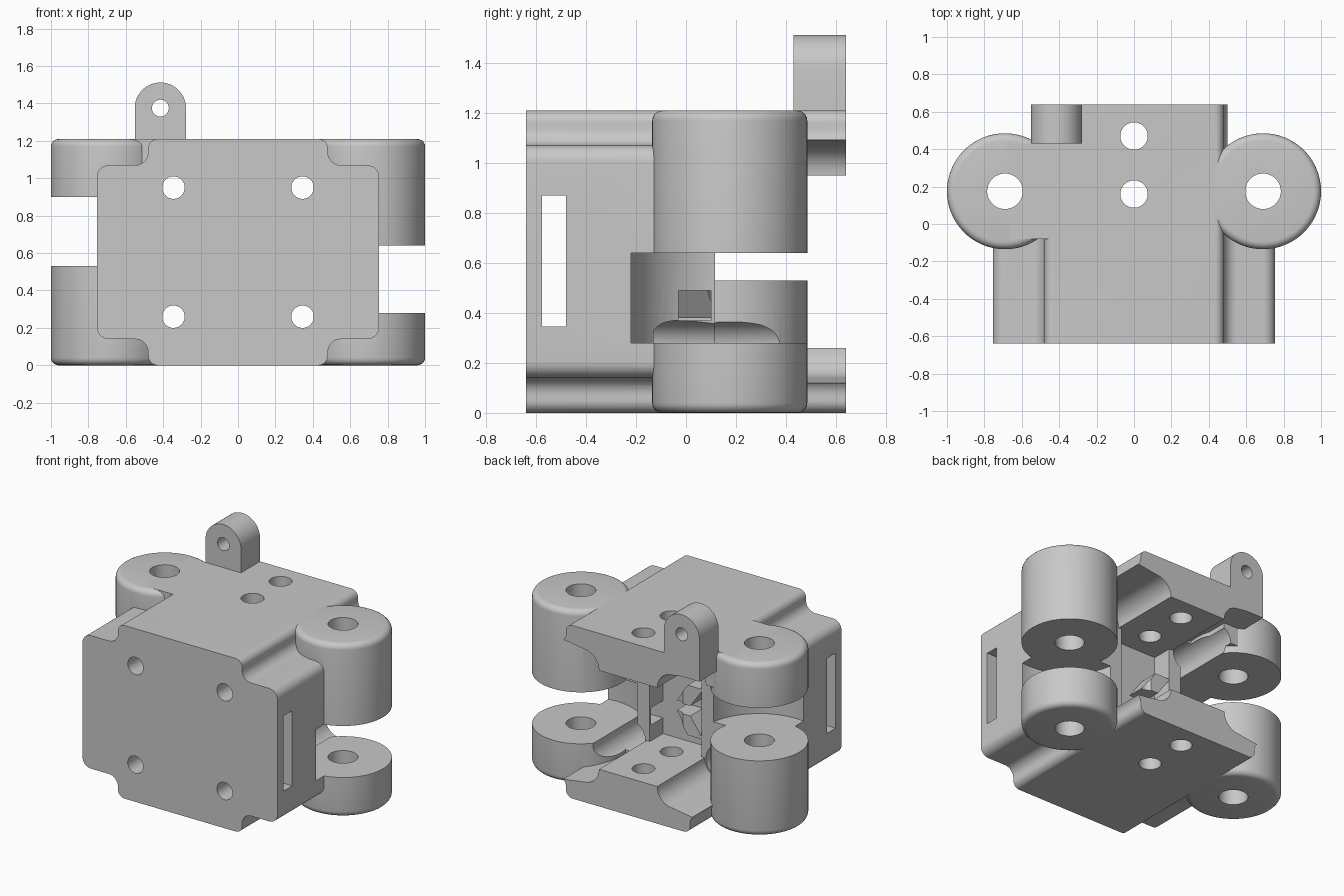
import bpy, bmesh, math
from mathutils import Matrix

if "Cube" in bpy.data.objects:
    bpy.data.objects.remove(bpy.data.objects["Cube"], do_unlink=True)

grey = bpy.data.materials.new("plain_grey")
grey.use_nodes = True
colour = (0.58, 0.58, 0.58, 1)
grey.diffuse_color = colour
grey.node_tree.nodes["Principled BSDF"].inputs["Base Color"].default_value = colour


def finish(name, bm):
    bmesh.ops.recalc_face_normals(bm, faces=bm.faces)
    mesh = bpy.data.meshes.new(name)
    bm.to_mesh(mesh)
    bm.free()
    mesh.materials.append(grey)
    ob = bpy.data.objects.new(name, mesh)
    bpy.context.collection.objects.link(ob)
    return ob


def prism(name, outline, y0, y1):
    """Extrude an x-z outline along y."""
    bm = bmesh.new()
    face = bm.faces.new([bm.verts.new((x, y0, z)) for x, z in outline])
    new = bmesh.ops.extrude_face_region(bm, geom=[face])["geom"]
    verts = [v for v in new if isinstance(v, bmesh.types.BMVert)]
    bmesh.ops.translate(bm, verts=verts, vec=(0, y1 - y0, 0))
    return finish(name, bm)


def box(name, x0, x1, y0, y1, z0, z1):
    return prism(name, [(x0, z0), (x1, z0), (x1, z1), (x0, z1)], y0, y1)


def rod(name, a, b, r, along_y=False, c0=0, c1=1, round_at=None):
    """Cylinder centred on (a, b), running from c0 to c1 along z or y."""
    bm = bmesh.new()
    bmesh.ops.create_cone(bm, cap_ends=True, segments=64, radius1=r, radius2=r, depth=c1 - c0)
    bmesh.ops.translate(bm, verts=bm.verts, vec=(0, 0, (c0 + c1) / 2))
    if round_at is not None:
        rim = [e for e in bm.edges if all(abs(v.co.z - round_at) < 1e-4 for v in e.verts)]
        bmesh.ops.bevel(bm, geom=rim, offset=0.04, segments=5, profile=0.5, affect='EDGES')
    if along_y:
        bmesh.ops.transform(bm, matrix=Matrix.Rotation(-math.pi / 2, 4, 'X'), verts=bm.verts)
        bmesh.ops.translate(bm, verts=bm.verts, vec=(a, 0, b))
    else:
        bmesh.ops.translate(bm, verts=bm.verts, vec=(a, b, 0))
    return finish(name, bm)


def combine(target, other, op):
    mod = target.modifiers.new(op, 'BOOLEAN')
    mod.operation, mod.solver, mod.object = op, 'EXACT', other
    bpy.context.view_layer.objects.active = target
    bpy.ops.object.modifier_apply(modifier=mod.name)
    bpy.data.objects.remove(other, do_unlink=True)


def cut(other):
    combine(body, other, 'DIFFERENCE')


def join(other):
    combine(body, other, 'UNION')


def arc(cx, cz, r, start, end, n=8):
    angles = [math.radians(start + (end - start) * i / n) for i in range(n + 1)]
    return [(cx + r * math.cos(t), cz + r * math.sin(t)) for t in angles]


H = 1.21


def four_way(quarter):
    """Mirror the upper +x quarter of an outline, listed inner to outer, to all quarters."""
    half = quarter + [(x, H - z) for x, z in reversed(quarter)]
    return half + [(-x, z) for x, z in reversed(half)]


# Main block with stepped corners
quarter = (arc(0.43, 1.16, 0.05, 90, 0) + arc(0.55, 1.14, 0.07, 180, 270)
           + arc(0.69, 1.005, 0.065, 90, 0))
body = prism("hinge_block", four_way(quarter), -0.64, 0.64)

# Open rear between the two slabs, with rounded undersides
rear = arc(0.345, 0.95, 0.12, 180, 90) + [(0.48, 1.09), (0.9, 1.12)]
cut(prism("rear_opening", four_way(rear), 0.115, 0.7))
cut(box("middle_recess", -0.2, 0.2, -0.03, 0.2, 0.26, 0.95))

# Knuckles with swing clearance in the gaps
HX, HY = 0.69, 0.175
gaps = {1: (0.28, 0.64), -1: (0.53, 0.90)}
for s, (low, high) in gaps.items():
    cut(rod("swing_clearance", s * HX, HY, 0.4, c0=low, c1=high))
cut(box("side_notch", 0.1, 0.4, -0.03, 0.1, 0.37, 0.49))
for s, (low, high) in gaps.items():
    join(rod("lower_knuckle", s * HX, HY, 0.31, c0=0, c1=low, round_at=0))
    join(rod("upper_knuckle", s * HX, HY, 0.31, c0=high, c1=H, round_at=H))
join(box("upper_web", -0.66, -0.4, -0.08, 0.43, 0.95, H))

# Slanted ribs in the recess
for z, tilt in ((0.66, 0.05), (0.45, -0.05)):
    join(prism("rib", [(-0.16 + tilt, z - 0.07), (-0.04 + tilt, z - 0.07),
                       (-0.04 - tilt, z + 0.07), (-0.16 - tilt, z + 0.07)], -0.1, 0.11))

# Rounded lug on top
LX, LZ, LR = -0.415, 1.375, 0.137
join(prism("top_lug", [(LX - LR, 1.08), (LX + LR, 1.08)] + arc(LX, LZ, LR, 0, 180, 24), 0.43, 0.64))
cut(rod("lug_hole", LX, LZ, 0.045, True, 0.3, 0.8))

# Pin bores, slab holes, screw holes and their channels
for s in (1, -1):
    cut(rod("pin_bore", s * HX, HY, 0.095, c0=-0.1, c1=1.4))
    for z in (0.26, 0.95):
        cut(rod("screw_hole", s * 0.345, z, 0.06, True, -0.8, 0.8))
        cut(rod("screw_channel", s * 0.345, z, 0.11, True, -0.13, 0.8))
for y in (0.16, 0.47):
    cut(rod("slab_hole", 0, y, 0.073, c0=-0.1, c1=1.4))

# Strap slot through both sides
cut(box("strap_slot", -1, 1, -0.575, -0.48, 0.345, 0.87))

body.select_set(True)
bpy.context.view_layer.objects.active = body
bpy.ops.object.shade_smooth_by_angle(angle=math.radians(30))
